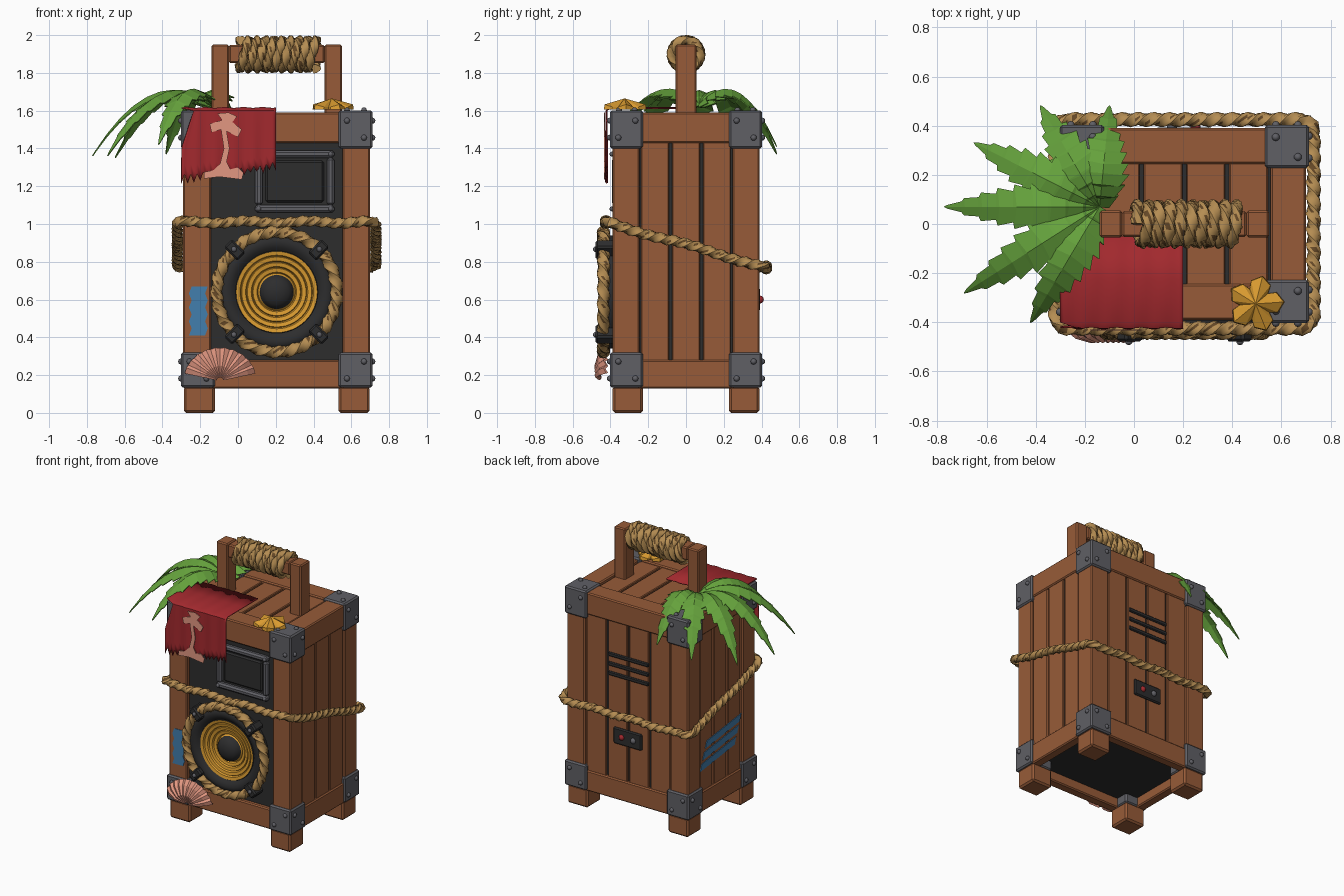
import bpy, bmesh, math, random
from mathutils import Vector, Matrix

if "Cube" in bpy.data.objects:
    bpy.data.objects.remove(bpy.data.objects["Cube"])

random.seed(4)
CX = 0.205  # crate centre in x


def material(name, r, g, b):
    m = bpy.data.materials.new(name)
    m.diffuse_color = (r, g, b, 1)
    m.use_nodes = True
    m.node_tree.nodes["Principled BSDF"].inputs["Base Color"].default_value = m.diffuse_color
    return m


WOOD = material("wood", 0.31, 0.105, 0.04)
DARK = material("charcoal", 0.026, 0.026, 0.027)
METAL = material("metal", 0.115, 0.115, 0.13)
ROPE = material("rope", 0.46, 0.265, 0.085)
SHADE = material("rope shade", 0.13, 0.065, 0.02)
LEAF = material("leaf green", 0.13, 0.36, 0.045)
RED = material("cloth red", 0.36, 0.022, 0.027)
PINK = material("shell pink", 0.76, 0.31, 0.22)
GOLD = material("gold", 0.70, 0.33, 0.03)
BLUE = material("paint blue", 0.055, 0.21, 0.42)


def finish(name, bm, mats, smooth=None, bevel=0, thick=0, recalc=True):
    if recalc:
        bmesh.ops.recalc_face_normals(bm, faces=bm.faces[:])
    me = bpy.data.meshes.new(name)
    bm.to_mesh(me)
    bm.free()
    for m in mats:
        me.materials.append(m)
    ob = bpy.data.objects.new(name, me)
    bpy.context.scene.collection.objects.link(ob)
    if smooth:
        bpy.ops.object.select_all(action='DESELECT')
        ob.select_set(True)
        bpy.context.view_layer.objects.active = ob
        bpy.ops.object.shade_smooth_by_angle(angle=math.radians(smooth))
    if thick:
        s = ob.modifiers.new("thickness", 'SOLIDIFY')
        s.thickness, s.offset = thick, 0
    if bevel:
        b = ob.modifiers.new("bevel", 'BEVEL')
        b.width, b.segments = bevel, 1
    return ob


def boxes(name, spans, mat, bevel=0.008, turn=None):
    bm = bmesh.new()
    for i, (lo, hi) in enumerate(spans):
        lo, hi = Vector(lo), Vector(hi)
        m = Matrix.Translation((lo + hi) / 2) @ Matrix.Diagonal((*(hi - lo), 1))
        bmesh.ops.create_cube(bm, size=1, matrix=turn[i] @ m if turn else m)
    return finish(name, bm, [mat], bevel=bevel)


def bolts(name, places, r, mat):
    bm = bmesh.new()
    for p in places:
        bmesh.ops.create_uvsphere(bm, u_segments=10, v_segments=6, radius=r, matrix=Matrix.Translation(p))
    return finish(name, bm, [mat], smooth=50)


def plate(name, polys, mat, place, depth):
    """Flat painted shapes; place maps (u, v) to 3D."""
    bm = bmesh.new()
    for poly in polys:
        f = bm.faces.new([bm.verts.new(place(u, v)) for u, v in poly])
        ex = bmesh.ops.extrude_face_region(bm, geom=[f])
        vs = [g for g in ex["geom"] if isinstance(g, bmesh.types.BMVert)]
        bmesh.ops.translate(bm, verts=vs, vec=depth)
    return finish(name, bm, [mat])


def rope(name, pts, r, ref, closed=True, pitch=0.2, sides=12):
    """Three twisted strands swept along a path."""
    bm, n, rings, ref = bmesh.new(), len(pts), [], Vector(ref)
    pts = [Vector(p) for p in pts]
    length = sum((pts[i + 1] - pts[i]).length for i in range(n - 1))
    turns = max(1, round(3 * length / pitch)) / 3
    for i, p in enumerate(pts):
        a = pts[(i - 1) % n] if closed else pts[max(i - 1, 0)]
        b = pts[(i + 1) % n] if closed else pts[min(i + 1, n - 1)]
        t = (b - a).normalized()
        side = t.cross(ref).normalized()
        up = side.cross(t)
        tw = math.tau * turns * i / n
        ring = []
        for k in range(sides):
            th = math.tau * k / sides + tw
            rr = r * (0.88 + 0.14 * math.cos(3 * (th - tw)))
            ring.append(bm.verts.new(p + (side * math.cos(th) + up * math.sin(th)) * rr))
        rings.append(ring)
    for i in range(n if closed else n - 1):
        A, B = rings[i], rings[(i + 1) % n]
        # closing seam: shift ring by the leftover strand turn
        s = round(turns * sides) % sides if closed and i == n - 1 else 0
        for k in range(sides):
            f = bm.faces.new((A[k], A[(k + 1) % sides], B[(k + 1 + s) % sides], B[(k + s) % sides]))
            f.material_index = 1 if k % 4 in (1, 2) and random.random() < 0.22 else 0
    if not closed:
        bm.faces.new(rings[0])
        bm.faces.new(rings[-1])
    return finish(name, bm, [ROPE, SHADE], smooth=50)


# --- crate: core, posts, rails, planks, feet ---
boxes("core", [((-0.265, -0.36, 0.2), (0.675, 0.365, 1.562))], DARK, 0)
sides_x = [(-0.29, -0.143), (0.553, 0.70)]
sides_y = [(-0.39, -0.245), (0.245, 0.39)]
boxes("posts", [((x0, y0, 0.13), (x1, y1, 1.59)) for x0, x1 in sides_x for y0, y1 in sides_y], WOOD)
rails = []
for z0, z1, w in ((0.13, 0.28, 0.07), (1.43, 1.59, 0.145)):
    rails += [((-0.143, -0.39, z0), (0.553, -0.39 + w, z1)), ((-0.143, 0.39 - w, z0), (0.553, 0.39, z1)),
              ((-0.29, -0.245, z0), (-0.29 + w, 0.245, z1)), ((0.70 - w, -0.245, z0), (0.70, 0.245, z1))]
boxes("rails", rails, WOOD)
planks, g = [], 0.008
for i in range(3):
    y0, y1 = -0.245 + i * 0.1633 + g, -0.245 + (i + 1) * 0.1633 - g
    planks += [((-0.28, y0, 0.27), (-0.2, y1, 1.44)), ((0.61, y0, 0.27), (0.69, y1, 1.44))]
for i in range(4):
    x0, x1 = -0.143 + i * 0.174 + g, -0.143 + (i + 1) * 0.174 - g
    planks += [((x0, 0.3, 0.27), (x1, 0.38, 1.44)), ((x0, -0.25, 1.5), (x1, 0.25, 1.578))]
boxes("planks", planks, WOOD, 0.005)
boxes("feet", [((x0, y0, 0), (x0 + 0.165, y0 + 0.16, 0.14)) for x0 in (-0.287, 0.532)
               for y0 in (-0.388, 0.228)], WOOD, 0.012)

# --- metal corner brackets with two bolts per face ---
caps, studs = [], []
for sx in (-1, 1):
    for sy in (-1, 1):
        for top in (False, True):
            X = lambda d: CX + sx * (0.507 - d)
            Y = lambda d: sy * (0.403 - d)
            Z = (lambda d: 1.602 - d) if top else (lambda d: 0.127 + d)
            zs = (1.40, 1.602) if top else (0.134, 0.32)
            caps.append(((min(X(0), X(0.18)), min(Y(0), Y(0.175)), zs[0]),
                         (max(X(0), X(0.18)), max(Y(0), Y(0.175)), zs[1])))
            for u, v in ((0.135, 0.055), (0.045, 0.145)):
                studs += [(X(u), Y(0), Z(v)), (X(0), Y(u), Z(v))]
                if top:
                    studs.append((X(u), Y(v * 0.9), Z(0)))
boxes("corner_brackets", caps, METAL, 0.01)
bolts("bracket_bolts", studs, 0.016, METAL)

# --- handle with rope wrap ---
boxes("handle", [((-0.14, -0.055, 1.57), (-0.048, 0.055, 1.95)), ((0.458, -0.055, 1.57), (0.55, 0.055, 1.95)),
                 ((-0.048, -0.052, 1.852), (0.458, 0.052, 1.948))], WOOD)
coil = []
for i in range(200):
    a = math.tau * 9.5 * i / 199
    coil.append((0.0 + 0.425 * i / 199 + 0.012 * math.cos(a), 0.076 * math.sin(a), 1.898 + 0.076 * math.cos(a)))
rope("handle_wrap", coil, 0.027, (1, 0, 0), closed=False, pitch=0.25)

# --- rope around the crate, sloping down to the back ---
corners = [(0.68, -0.375, -90), (0.68, 0.375, 0), (-0.27, 0.375, 90), (-0.27, -0.375, 180)]
arc = [(x + 0.05 * math.cos(math.radians(a0 + d)), y + 0.05 * math.sin(math.radians(a0 + d)))
       for x, y, a0 in corners for d in (0, 30, 60, 90)]
loop = []
for i, (x, y) in enumerate(arc):
    p, q = Vector((x, y)), Vector(arc[(i + 1) % len(arc)])
    n = max(1, round((q - p).length / 0.02))
    for k in range(n):
        c = p.lerp(q, k / n)
        z = 0.89 - c.y * 0.24 / 0.85
        loop.append((c.x, c.y, z + 0.006 * math.sin(c.x * 19 + c.y * 13)))
rope("crate_rope", loop, 0.031, (0, 0, 1))

# --- speaker: rubber surround, ribbed cone, dome ---
SZ = 0.64
profile = [(0.30, -0.35), (0.30, -0.425), (0.285, -0.44), (0.26, -0.445), (0.235, -0.435), (0.218, -0.42)]
for k in range(4):
    r, y = 0.215 - 0.03 * k, -0.425 + 0.01 * k
    profile += [(r, y), (r - 0.02, y + 0.004), (r - 0.026, y + 0.018)]
profile += [(0.09, -0.388), (0.085, -0.41), (0.065, -0.43), (0.035, -0.443), (0.004, -0.446)]
bm = bmesh.new()
N = 48
lathe = [[bm.verts.new((CX + r * math.cos(math.tau * k / N), y, SZ + r * math.sin(math.tau * k / N)))
          for k in range(N)] for r, y in profile]
for i in range(len(lathe) - 1):
    for k in range(N):
        f = bm.faces.new((lathe[i][k], lathe[i][(k + 1) % N], lathe[i + 1][(k + 1) % N], lathe[i + 1][k]))
        f.material_index = 1 if 0.088 < profile[i][0] < 0.217 and profile[i + 1][0] > 0.086 else 0
bm.faces.new(lathe[-1])
finish("speaker", bm, [DARK, GOLD], smooth=35)
rope("speaker_rope", [(CX + 0.317 * math.cos(math.tau * k / 100), -0.437, SZ + 0.317 * math.sin(math.tau * k / 100))
                      for k in range(100)], 0.035, (0, 1, 0), pitch=0.24)
turns = [Matrix.Translation((CX, 0, SZ)) @ Matrix.Rotation(math.radians(45 + 90 * k), 4, 'Y') for k in range(4)]
boxes("speaker_clips", [((0.265, -0.478, -0.03), (0.365, -0.38, 0.03))] * 4, DARK, 0.01, turns)
bolts("clip_bolts", [t @ Vector((0.32, -0.478, 0)) for t in turns], 0.015, METAL)

# --- display window ---
boxes("display_frame", [((0.09, -0.392, 1.06), (0.51, -0.35, 1.10)), ((0.09, -0.392, 1.35), (0.51, -0.35, 1.39)),
                        ((0.09, -0.392, 1.10), (0.13, -0.35, 1.35)), ((0.47, -0.392, 1.10), (0.51, -0.35, 1.35))],
      METAL, 0.012)
boxes("display_glass", [((0.145, -0.375, 1.115), (0.455, -0.35, 1.335))], DARK, 0.01)
bolts("display_bolts", [(x, -0.392, z) for x in (0.11, 0.49) for z in (1.08, 1.37)], 0.013, METAL)

# --- draped cloth with torn hem, and its palm print ---
bm, cols, rows = bmesh.new(), 30, []
hem = [1.235 + 0.0022 * c + (0.022 if c % 2 else -0.022) * random.uniform(0.4, 1.3) for c in range(cols + 1)]
for row in range(10):
    line = []
    for c in range(cols + 1):
        s = c / cols
        x = -0.30 + 0.50 * s
        wave = 0.004 * math.sin(s * 31)
        if row < 3:
            y, z = -0.05 - 0.175 * row, 1.614 + wave * 0.5
        else:
            t = (row - 3) / 6
            y, z = -0.421 + wave * (0.5 + t), 1.60 + (hem[c] - 1.60) * t
            if s < 0.2 and z > 1.4:  # bracket edge left bare
                x += 0.065 * (1 - s / 0.2) * (z - 1.4) / 0.2
        line.append(bm.verts.new((x, y, z)))
    rows.append(line)
for A, B in zip(rows, rows[1:]):
    for c in range(cols):
        bm.faces.new((A[c], A[c + 1], B[c + 1], B[c]))
finish("cloth", bm, [RED], smooth=50, thick=0.006)
palm = [(-0.18, 1.24), (-0.10, 1.25), (0.02, 1.235), (0.03, 1.27), (0.0, 1.30), (-0.04, 1.29), (-0.06, 1.33),
        (-0.045, 1.40), (-0.06, 1.49), (0.0, 1.46), (0.02, 1.50), (-0.03, 1.54), (-0.005, 1.57), (-0.05, 1.59),
        (-0.11, 1.585), (-0.085, 1.55), (-0.15, 1.53), (-0.14, 1.485), (-0.09, 1.50), (-0.075, 1.40), (-0.095, 1.32),
        (-0.13, 1.285), (-0.18, 1.275)]
plate("cloth_print", [palm], PINK, lambda u, v: (u, -0.43, v), (0, -0.004, 0))

# --- blue paint marks ---
zig = [(-0.26 + 0.015 * (i % 2), 0.41 + 0.037 * i) for i in range(8)]
zag = [(-0.16 - 0.014 * (i % 2), 0.67 - 0.037 * i) for i in range(8)]
plate("front_paint", [zig + zag], BLUE, lambda u, v: (u, -0.389, v), (0, -0.005, 0))
plate("side_paint", [[(0.24 - d, z), (-0.16 - d, z + 0.05), (-0.18 - d, z + 0.10), (0.22 - d, z + 0.05)]
                     for d, z in ((0, 0.43), (0.03, 0.505), (0.06, 0.58))], BLUE,
      lambda u, v: (-0.279 if abs(u) < 0.3 else -0.289, u, v), (-0.006, 0, 0))

# --- back: vents and socket plate ---
boxes("back_vents", [((0.035, 0.37, z), (0.365, 0.39, z + 0.03)) for z in (1.03, 1.10, 1.17)], DARK, 0.006)
boxes("socket_plate", [((0.09, 0.37, 0.54), (0.32, 0.393, 0.66))], DARK, 0.008)
bolts("red_socket", [(0.25, 0.391, 0.60)], 0.021, RED)
bolts("grey_socket", [(0.155, 0.391, 0.60)], 0.021, METAL)

# --- palm fronds with toothed edges, folded along the midrib ---
bm, base = bmesh.new(), Vector((-0.14, 0.07, 1.63))
for ex, ey, drop in ((-0.77, 0.07, 0.27), (-0.65, 0.33, 0.28), (-0.38, 0.48, 0.26), (-0.10, 0.48, 0.22),
                     (-0.69, -0.28, 0.27), (-0.42, -0.40, 0.21)):
    d = Vector((ex - base.x, ey - base.y, 0))
    side = Vector((-d.y, d.x, 0)).normalized()
    prev, teeth = None, 9
    for k in range(teeth * 2 + 1):
        tooth = k % 2
        t = (k // 2 + 0.8 * tooth) / teeth
        hw = 0.112 * (1 - t ** 2.5) * min(1, 0.45 + 2 * t) * (1 if tooth else 0.72) + 0.001
        mid = base + d * t + Vector((0, 0, 0.48 * t - (0.48 + drop) * t * t))
        fwd = d.normalized() * (0.02 * tooth * (1 - t))
        low = Vector((0, 0, -0.4 * hw))
        cur = [bm.verts.new(mid + side * hw + low + fwd), bm.verts.new(mid), bm.verts.new(mid - side * hw + low + fwd)]
        if prev:
            for j in (0, 1):
                bm.faces.new((prev[j], prev[j + 1], cur[j + 1], cur[j]))
        prev = cur
finish("palm_fronds", bm, [LEAF], thick=0.006)

# --- starfish ---
bm, c = bmesh.new(), Vector((0.495, -0.325, 1.605))
top = bm.verts.new(c + Vector((0, 0, 0.06)))
upper, lower = [], []
for k in range(20):
    a = math.radians(76 + 18 * k)
    r = (0.118, 0.098, 0.066, 0.098)[k % 4]
    v = Vector((r * math.cos(a + (0, 0.12, 0, -0.12)[k % 4]), r * math.sin(a + (0, 0.12, 0, -0.12)[k % 4]), 0))
    upper.append(bm.verts.new(c + v * 0.97 + Vector((0, 0, 0.028 if k % 4 == 0 else 0.015))))
    lower.append(bm.verts.new(c + v))
for k in range(20):
    j = (k + 1) % 20
    bm.faces.new((top, upper[k], upper[j]))
    bm.faces.new((upper[k], lower[k], lower[j], upper[j]))
bm.faces.new(lower)
finish("starfish", bm, [GOLD], smooth=30)

# --- fan shell with ridges ---
bm, prev, n = bmesh.new(), None, 20
for k in range(n + 1):
    a = math.radians(14 + 152 * k / n)
    ridge = 0.007 if k % 2 else -0.007
    cur = [bm.verts.new((-0.095 + 0.188 * f * math.cos(a), y - ridge * f, 0.172 + 0.168 * f * math.sin(a) + ridge * f * 0.4))
           for f, y in ((0.1, -0.455), (0.45, -0.475), (0.8, -0.455), (1.0, -0.425))]
    if prev:
        for j in range(3):
            bm.faces.new((prev[j], prev[j + 1], cur[j + 1], cur[j]))
    prev = cur
finish("fan_shell", bm, [PINK], thick=0.014)
